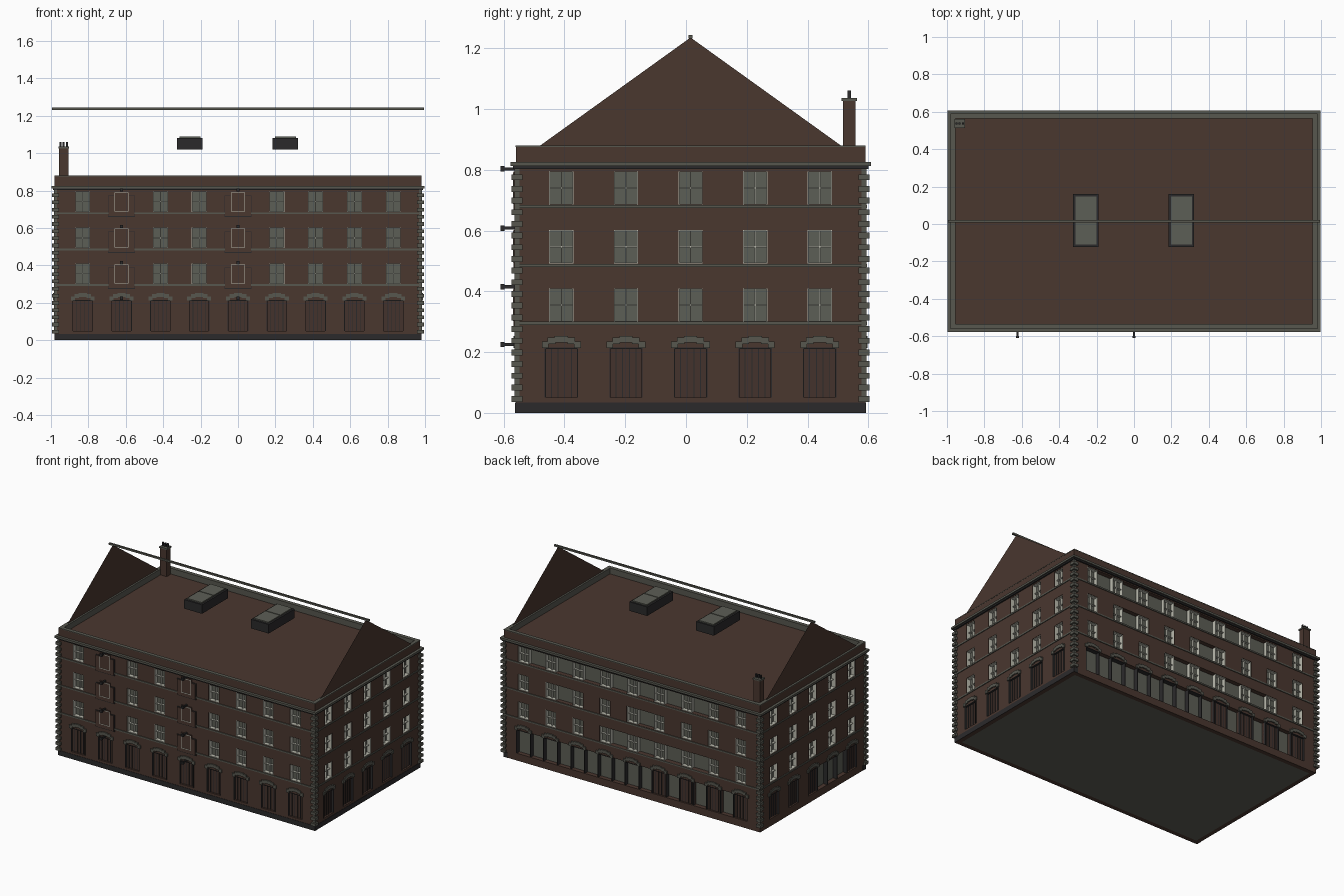
import bpy, bmesh
from mathutils import Vector

cube = bpy.data.objects.get("Cube")
if cube:
    bpy.data.objects.remove(cube, do_unlink=True)


def material(name, rgb):
    m = bpy.data.materials.new(name)
    m.use_nodes = True
    m.diffuse_color = (*rgb, 1)
    bsdf = m.node_tree.nodes["Principled BSDF"]
    bsdf.inputs["Base Color"].default_value = (*rgb, 1)
    bsdf.inputs["Roughness"].default_value = 0.9
    return m


BRICK = material("brown brick", (0.068, 0.038, 0.028))
DOOR = material("door brown", (0.056, 0.032, 0.025))
STONE = material("grey stone", (0.095, 0.095, 0.078))
GLASS = material("grey glass", (0.108, 0.112, 0.092))
FRAME = material("pale frame", (0.50, 0.50, 0.43))
BLACK = material("charcoal", (0.024, 0.023, 0.024))

CY = 0.015                     # middle of the walls in y
HX, HY = 0.98, 0.575           # half sizes of the walls
T = 0.03                       # wall thickness
WALL_TOP, PARAPET_TOP = 0.83, 0.88


class Part:
    """Collects boxes into one named object of one colour."""

    def __init__(self, name, mat):
        self.name, self.mat, self.bm = name, mat, bmesh.new()

    def box(self, x0, x1, y0, y1, z0, z1):
        vs = bmesh.ops.create_cube(self.bm, size=1)["verts"]
        for v in vs:
            v.co = Vector(((x0 + x1) / 2 + v.co.x * abs(x1 - x0),
                           (y0 + y1) / 2 + v.co.y * abs(y1 - y0),
                           (z0 + z1) / 2 + v.co.z * abs(z1 - z0)))

    def finish(self):
        me = bpy.data.meshes.new(self.name)
        self.bm.to_mesh(me)
        self.bm.free()
        me.materials.append(self.mat)
        bpy.context.collection.objects.link(bpy.data.objects.new(self.name, me))


class Side:
    """One elevation: u runs along the wall, d outwards, z up."""

    def __init__(self, name, normal, tangent, half, dist, openings):
        self.name, self.n, self.t = name, Vector(normal), Vector(tangent)
        self.half, self.dist, self.openings = half, dist, openings

    def box(self, part, u0, u1, d0, d1, z0, z1):
        a = self.t * u0 + self.n * (self.dist + d0)
        b = self.t * u1 + self.n * (self.dist + d1)
        part.box(a.x, b.x, a.y + CY, b.y + CY, z0, z1)


long_row = [(i - 4) * 0.2075 for i in range(9)]
short_row = [(i - 2) * 0.2125 for i in range(5)]
SIDES = [Side("front", (0, -1, 0), (1, 0, 0), HX, HY, long_row),
         Side("left", (1, 0, 0), (0, 1, 0), HY, HX, short_row),
         Side("back", (0, 1, 0), (-1, 0, 0), HX, HY, long_row),
         Side("right", (-1, 0, 0), (0, -1, 0), HY, HX, short_row)]

names = {"brick_walls": BRICK, "doors": DOOR, "door_bars": BLACK, "door_arches": STONE,
         "window_frames": FRAME, "string_courses": STONE, "cornice": STONE,
         "cornice_shadow_moulding": BLACK, "plinth": BLACK, "quoins": STONE,
         "parapet": BRICK, "parapet_lining": STONE, "loading_surrounds": BLACK,
         "loading_doors": BRICK, "loading_frames": FRAME, "hoist_beams": BLACK,
         "inner_core": GLASS, "roof_deck": BRICK, "ridge_bar": STONE,
         "chimney_stack": BRICK, "chimney_cap": STONE, "chimney_pots": BLACK,
         "skylight_curbs": BLACK, "skylight_glass": GLASS}
P = {k: Part(k, m) for k, m in names.items()}

DOOR_Z = (0.05, 0.215)
ROWS = [0.30, 0.492, 0.685]
WIN_H, WIN_W, DOOR_W = 0.11, 0.04, 0.055
BANDS = [(0.0, 0.05), (0.215, 0.30), (0.41, 0.492), (0.602, 0.685), (0.795, WALL_TOP)]
# missing piers, by side and storey (storey 0 is the ground floor)
OPEN_PIERS = {("back", 0): range(1, 9), ("back", 1): range(4, 8), ("back", 2): (2, 5),
              ("back", 3): range(1, 8), ("right", 0): (3, 4)}
OPEN_DOORS = {"back": range(5), "right": (3,)}
LOADING = (1, 4)


def window(s, u, z):
    f = P["window_frames"]
    z1 = z + WIN_H
    for e in (-1, 1):
        s.box(f, u + e * WIN_W, u + e * (WIN_W - 0.003), -T, -0.003, z, z1)
    for zz in (z, z1 - 0.003):
        s.box(f, u - WIN_W, u + WIN_W, -T, -0.003, zz, zz + 0.003)
    s.box(f, u - 0.002, u + 0.002, -T, -0.015, z, z1)
    s.box(f, u - WIN_W, u + WIN_W, -T, -0.015, z + 0.053, z + 0.057)


def door(s, u, is_open):
    z0, z1 = DOOR_Z
    for e in (-1, 1):
        s.box(P["door_bars"], u + e * DOOR_W, u + e * (DOOR_W - 0.004), -T, 0.002, z0, z1)
        # stepped arch stones
        for a, b, zb in ((0.042, 0.064, 0.213), (0.02, 0.045, 0.226), (0, 0.022, 0.231)):
            s.box(P["door_arches"], u + e * a, u + e * b, -0.01, 0.008, zb, zb + 0.022)
    s.box(P["door_bars"], u - DOOR_W, u + DOOR_W, -T, 0.002, z1 - 0.004, z1)
    if is_open:
        return
    s.box(P["doors"], u - DOOR_W, u + DOOR_W, -T, -0.012, z0, z1)
    for k in (-3, -1, 1, 3):
        s.box(P["door_bars"], u + k * 0.011 - 0.0015, u + k * 0.011 + 0.0015, -T, -0.009, z0, z1)


def loading_bay(s, u, z):
    s.box(P["loading_surrounds"], u - 0.073, u + 0.073, -0.01, 0.004, z - 0.025, z + 0.09)
    s.box(P["loading_doors"], u - 0.069, u + 0.069, -0.01, 0.007, z - 0.021, z + 0.086)
    s.box(P["loading_doors"], u - WIN_W, u + WIN_W, -T, 0.007, z, z + WIN_H)
    for e in (-1, 1):
        s.box(P["loading_frames"], u + e * 0.038, u + e * 0.034, 0, 0.009, z + 0.003, z + 0.106)
    for zz in (z + 0.003, z + 0.102):
        s.box(P["loading_frames"], u - 0.038, u + 0.038, 0, 0.009, zz, zz + 0.004)


for s in SIDES:
    # brick bands and the piers between openings
    for z0, z1 in BANDS:
        s.box(P["brick_walls"], -s.half, s.half, -T, 0, z0, z1)
    for storey in range(4):
        w = WIN_W if storey else DOOR_W
        z0, z1 = BANDS[storey][1], BANDS[storey + 1][0]
        edges = [-s.half] + [u + e * w for u in s.openings for e in (-1, 1)] + [s.half]
        for g in range(len(s.openings) + 1):
            if g not in OPEN_PIERS.get((s.name, storey), ()):
                s.box(P["brick_walls"], edges[2 * g], edges[2 * g + 1], -T, 0, z0, z1)
    # doors, windows and loading bays
    for i, u in enumerate(s.openings):
        bay = s.name == "front" and i in LOADING
        door(s, u, i in OPEN_DOORS.get(s.name, ()))
        for z in ROWS:
            (loading_bay if bay else window)(s, u, z)
        if bay:
            for z in (0.225, 0.415, 0.608, 0.803):
                s.box(P["hoist_beams"], u - 0.005, u + 0.005, -0.01, 0.05, z - 0.005, z + 0.005)
                s.box(P["hoist_beams"], u - 0.008, u + 0.008, 0.038, 0.05, z - 0.009, z + 0.009)
    # horizontal mouldings and parapet
    for z in (0.29, 0.48, 0.674):
        s.box(P["string_courses"], -s.half, s.half, -0.01, 0.005, z, z + 0.01)
    s.box(P["cornice"], -s.half - 0.018, s.half + 0.018, -0.02, 0.018, 0.812, 0.826)
    s.box(P["cornice_shadow_moulding"], -s.half - 0.01, s.half + 0.01, -0.02, 0.01, 0.803, 0.812)
    s.box(P["parapet"], -s.half, s.half, -0.012, 0, 0.82, PARAPET_TOP - 0.005)
    s.box(P["parapet_lining"], -s.half, s.half, -0.012, 0.001, PARAPET_TOP - 0.005, PARAPET_TOP)
    s.box(P["parapet_lining"], -s.half + 0.012, s.half - 0.012, -0.025, -0.012, 0.82, PARAPET_TOP)
    if s.name in ("front", "left"):
        s.box(P["plinth"], -s.half - 0.002, s.half + 0.002, -T, 0.002, 0, 0.034)

# corner quoins, alternately long and short
N = 40
for sx in (-1, 1):
    for sy in (-1, 1):
        for i in range(N):
            out, inn = ((0.014, 0.022), (0.004, 0.012))[i % 2]
            z = 0.036 + i * 0.0192
            P["quoins"].box(sx * (HX - inn), sx * (HX + out),
                            CY + sy * (HY - inn), CY + sy * (HY + out), z, z + 0.0192)

# core behind the openings, and roof deck
P["inner_core"].box(-HX + T, HX - T, CY - HY + T, CY + HY - T, 0, 0.81)
P["roof_deck"].box(-HX + 0.02, HX - 0.02, CY - HY + 0.02, CY + HY - 0.02, 0.81, 0.84)

# ridge, chimney and skylights
P["ridge_bar"].box(-0.995, 0.995, CY - 0.006, CY + 0.006, 1.232, 1.244)
P["chimney_stack"].box(-0.957, -0.907, 0.517, 0.557, 0.83, 1.03)
P["chimney_cap"].box(-0.961, -0.903, 0.512, 0.562, 1.026, 1.036)
for x in (-0.95, -0.932, -0.914):
    P["chimney_pots"].box(x - 0.005, x + 0.005, 0.532, 0.543, 1.03, 1.06)
for x in (-0.257, 0.253):
    P["skylight_curbs"].box(x - 0.068, x + 0.068, -0.123, 0.16, 1.02, 1.082)
    for y0, y1 in ((-0.11, 0.016), (0.022, 0.148)):
        P["skylight_glass"].box(x - 0.056, x + 0.056, y0, y1, 1.08, 1.09)

for p in P.values():
    p.finish()

# gable triangles
for label, x in (("left_gable", 0.967), ("right_gable", -0.967)):
    bm = bmesh.new()
    tri = [bm.verts.new((x, CY + y, z)) for y, z in ((-0.55, 0.84), (0.55, 0.84), (0, 1.235))]
    bm.faces.new(tri if x > 0 else tri[::-1])
    me = bpy.data.meshes.new(label)
    bm.to_mesh(me)
    bm.free()
    me.materials.append(BRICK)
    bpy.context.collection.objects.link(bpy.data.objects.new(label, me))
